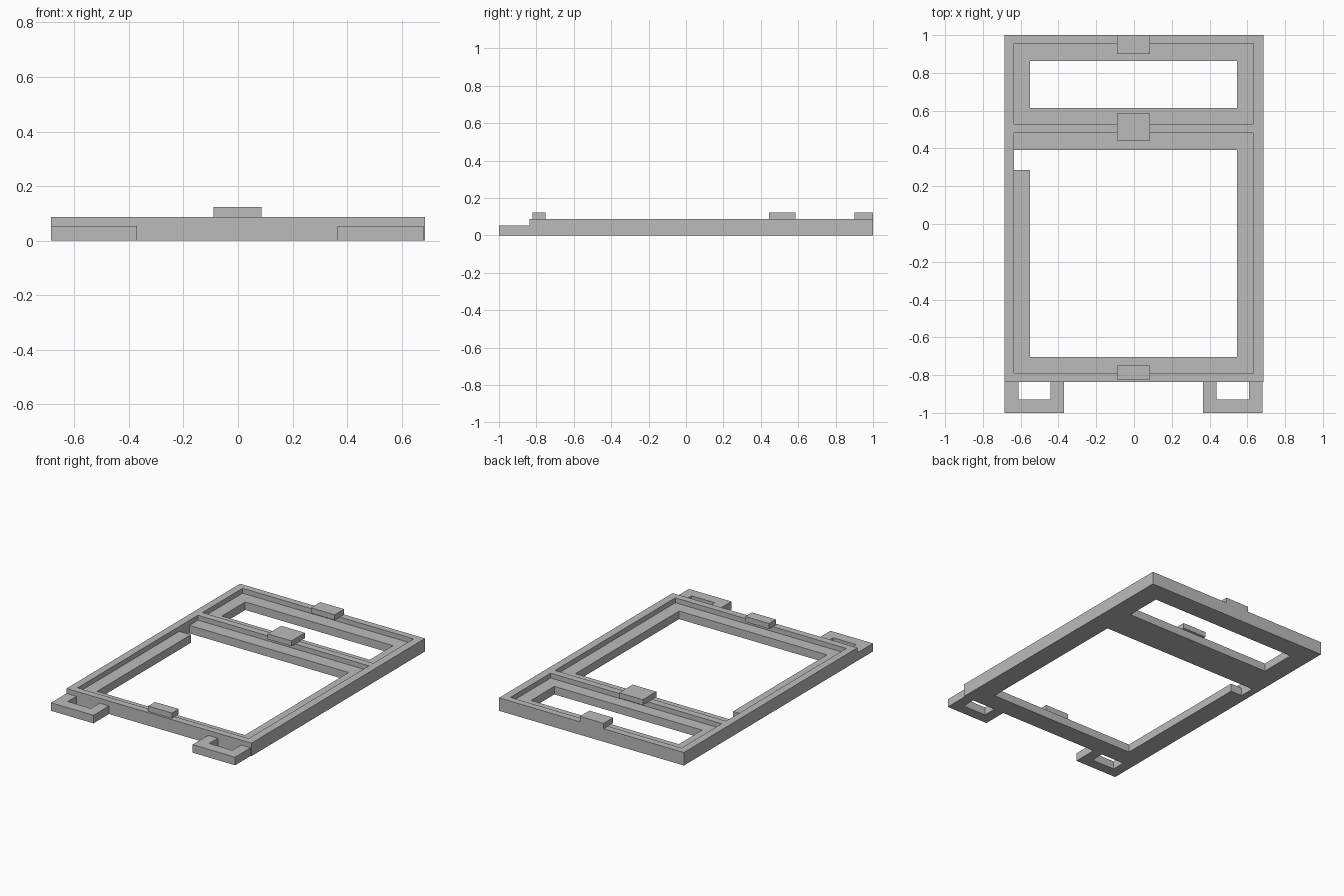
import bpy

cube = bpy.data.objects.get("Cube")
if cube:
    bpy.data.objects.remove(cube, do_unlink=True)

# Single plain grey plastic
grey = bpy.data.materials.new("plain_grey")
grey.use_nodes = True
colour = (0.5, 0.5, 0.5, 1)
grey.diffuse_color = colour
grey.node_tree.nodes["Principled BSDF"].inputs["Base Color"].default_value = colour


def box(name, x, y, z):
    """Box spanning the given (low, high) ranges."""
    bpy.ops.mesh.primitive_cube_add(size=1)
    ob = bpy.context.object
    ob.name = ob.data.name = name
    for v in ob.data.vertices:
        v.co = [r[0] if c < 0 else r[1] for c, r in zip(v.co, (x, y, z))]
    ob.data.materials.append(grey)
    return ob


def cut(target, x, y, z):
    """Subtract a box from the target."""
    cutter = box("cutter", x, y, z)
    cutter.hide_render = True
    mod = target.modifiers.new("cut", "BOOLEAN")
    mod.operation = "DIFFERENCE"
    mod.solver = "EXACT"
    mod.object = cutter
    bpy.context.view_layer.objects.active = target
    bpy.ops.object.modifier_apply(modifier=mod.name)
    bpy.data.objects.remove(cutter, do_unlink=True)


TOP, LEDGE, TAB_TOP = 0.087, 0.054, 0.123
FRONT = -0.836
THROUGH = (-0.1, 0.3)

# Main frame: two stepped windows, each a shallow recess around an opening
frame = box("frame", (-0.685, 0.685), (FRONT, 1), (0, TOP))
for recess_y, opening_y in (((0.53, 0.955), (0.615, 0.862)),
                            ((-0.79, 0.483), (-0.705, 0.392))):
    cut(frame, (-0.635, 0.632), recess_y, (LEDGE, 0.3))
    cut(frame, (-0.55, 0.545), opening_y, THROUGH)

# Gap in the right ledge of the large window
cut(frame, (-0.635, -0.5), (0.287, 0.392), THROUGH)

# Clip tabs on the rails, overhanging the recesses
for name, y in (("back_tab", (0.9, 1)), ("middle_tab", (0.443, 0.585)),
                ("front_tab", (-0.822, -0.75))):
    box(name, (-0.09, 0.086), y, (TOP, TAB_TOP))

# Low U-shaped loops on the front edge
for name, outer, inner in (("right_loop", (-0.685, -0.37), (-0.612, -0.441)),
                           ("left_loop", (0.364, 0.679), (0.437, 0.609))):
    loop = box(name, outer, (-1, FRONT), (0, LEDGE))
    cut(loop, inner, (-0.928, -0.7), THROUGH)
